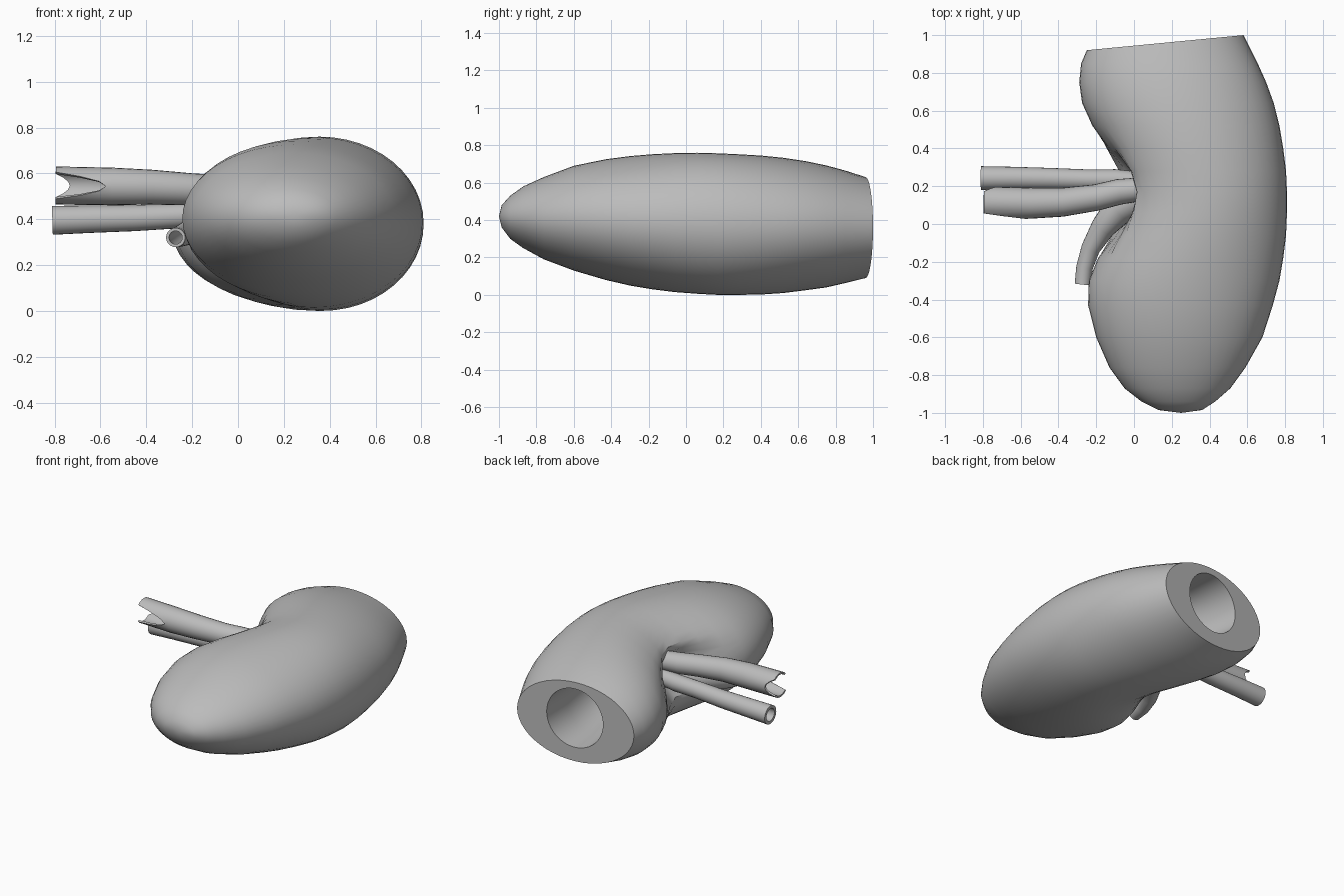
import bpy
import bmesh
from math import sin, cos, pi, exp, radians
from mathutils import Vector

cube = bpy.data.objects.get("Cube")
if cube:
    bpy.data.objects.remove(cube)

grey = bpy.data.materials.new("plain grey")
grey.use_nodes = True
TINT = (0.5, 0.5, 0.5, 1)
grey.diffuse_color = TINT
grey.node_tree.nodes["Principled BSDF"].inputs["Base Color"].default_value = TINT


def loft(name, rings, closed=False):
    """Skin a list of vertex rings; a ring of one point makes a tip."""
    bm = bmesh.new()
    loops = [[bm.verts.new(p) for p in ring] for ring in rings]
    pairs = list(zip(loops, loops[1:]))
    if closed:
        pairs.append((loops[-1], loops[0]))
    for a, b in pairs:
        n = max(len(a), len(b))
        for i in range(n):
            j = (i + 1) % n
            if len(a) == 1:
                bm.faces.new((a[0], b[j], b[i]))
            elif len(b) == 1:
                bm.faces.new((a[i], a[j], b[0]))
            else:
                bm.faces.new((a[i], a[j], b[j], b[i]))
    bmesh.ops.recalc_face_normals(bm, faces=bm.faces)
    mesh = bpy.data.meshes.new(name)
    bm.to_mesh(mesh)
    bm.free()
    mesh.shade_smooth()
    mesh.set_sharp_from_angle(angle=radians(40))
    mesh.materials.append(grey)
    obj = bpy.data.objects.new(name, mesh)
    bpy.context.collection.objects.link(obj)
    return obj


def cut_y(x):
    """Slanted plane of the cut back end."""
    return 0.96 + 0.096 * (x - 0.165)


# Bean-shaped body: y, left edge, right edge, bottom, top
SECTIONS = [
    (-.985, .13, .36, .36, .48),
    (-.94, .04, .43, .30, .53),
    (-.87, -.05, .51, .25, .58),
    (-.76, -.13, .59, .19, .63),
    (-.6, -.2, .68, .13, .69),
    (-.43, -.243, .735, .08, .725),
    (-.3, -.24, .77, .05, .742),
    (-.18, -.2, .79, .03, .752),
    (-.06, -.145, .805, .015, .758),
    (.06, -.1, .81, .006, .76),
    (.17, -.08, .81, 0, .757),
    (.28, -.11, .805, 0, .752),
    (.4, -.165, .79, .002, .745),
    (.52, -.225, .77, .01, .733),
    (.64, -.275, .74, .025, .715),
    (.75, -.29, .70, .04, .692),
    (.85, -.28, .655, .063, .665),
    (.96, -.25, .58, .09, .63),
]
SEGS = 48
rings = [[(.25, -1, .42)]]
for y, left, right, low, high in SECTIONS:
    hollow = .15 * exp(-((y - .15) / .2) ** 2)
    ring = []
    for i in range(SEGS):
        a = 2 * pi * i / SEGS
        x = (left + right) / 2 + (right - left) / 2 * cos(a)
        z = (low + high) / 2 + (high - low) / 2 * sin(a)
        # recessed slit where the vessels enter
        if cos(a) < 0:
            x += hollow * exp(-((z - .43) / .13) ** 4)
        ring.append((x, cut_y(x) if y == .96 else y, z))
    rings.append(ring)

# Round cavity running in from the cut end: y, radius, centre x
for y, r, cx in [(.96, .2, .17), (.75, .19, .19), (.45, .17, .26),
                 (.15, .14, .32), (-.1, .09, .31)]:
    ring = []
    for i in range(SEGS):
        a = 2 * pi * i / SEGS
        x = cx + r * cos(a)
        ring.append((x, cut_y(x) if y == .96 else y, .385 + r * sin(a)))
    rings.append(ring)
rings.append([(.3, -.16, .385)])
loft("bean_body", rings)


def tube(name, path, wall, notch=None, segs=24):
    """Hollow tube along (x, y, z, radius) points; notch shortens its end."""
    pts = [Vector(p[:3]) for p in path]
    outer, inner = [], []
    for k, p in enumerate(pts):
        t = (pts[min(k + 1, len(pts) - 1)] - pts[max(k - 1, 0)]).normalized()
        side = t.cross(Vector((0, 0, 1))).normalized()
        up = side.cross(t)
        for store, r in ((outer, path[k][3]), (inner, path[k][3] - wall)):
            ring = []
            for i in range(segs):
                a = 2 * pi * i / segs
                v = p + side * (r * cos(a)) + up * (r * sin(a))
                if notch and k == len(pts) - 1:
                    v -= t * notch(a)
                ring.append(v)
            store.append(ring)
    return loft(name, outer + inner[::-1], closed=True)


def swallowtail(a):
    """Deep notch at the front of the tube, shallow one behind."""
    depth = .22 if cos(a) < 0 else .06
    return depth * max(0, 1 - (sin(a) / .7) ** 2)


tube("upper_vessel", [(.08, .19, .52, .06), (-.08, .17, .525, .068),
                      (-.2, .14, .53, .07), (-.38, .115, .54, .076),
                      (-.55, .11, .543, .082), (-.795, .115, .547, .083)],
     .012, swallowtail)
tube("lower_vessel", [(.08, .22, .43, .05), (-.1, .235, .42, .055),
                      (-.25, .235, .415, .054), (-.45, .24, .405, .057),
                      (-.65, .243, .4, .06), (-.81, .243, .395, .063)], .02)
tube("drain_tube", [(.06, .16, .42, .09), (-.08, .08, .4, .085),
                    (-.165, -.02, .365, .065), (-.23, -.13, .335, .05),
                    (-.262, -.23, .322, .044), (-.272, -.32, .32, .042)],
     .013)
